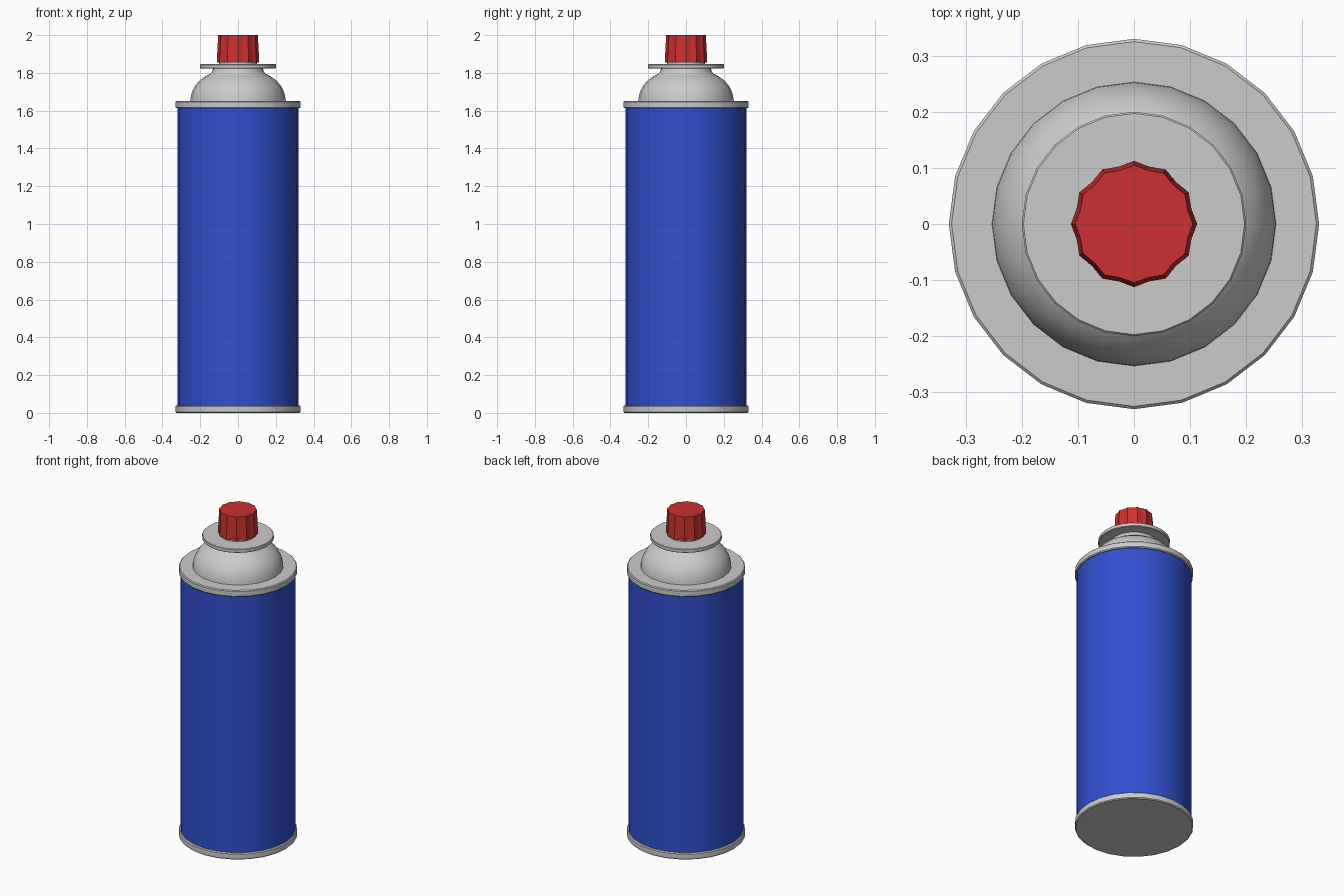
import bpy, math

if "Cube" in bpy.data.objects:
    bpy.data.objects.remove(bpy.data.objects["Cube"])

SIDES = 24


def material(name, rgb):
    m = bpy.data.materials.new(name)
    m.diffuse_color = (*rgb, 1)
    m.use_nodes = True
    m.node_tree.nodes["Principled BSDF"].inputs["Base Color"].default_value = m.diffuse_color
    return m


def lathe(name, profile, mat=None, flute=0.0, smooth=True):
    """Closed solid turned around z; flute pulls in every second vertex."""
    verts, faces = [], []
    for r, z in profile:
        for i in range(SIDES):
            a = math.tau * i / SIDES
            rr = r * (1 - flute * (i % 2))
            verts.append((rr * math.cos(a), rr * math.sin(a), z))
    for k in range(len(profile) - 1):
        for i in range(SIDES):
            j = (i + 1) % SIDES
            a, b = k * SIDES, (k + 1) * SIDES
            faces.append((a + i, a + j, b + j, b + i))
    faces.append(tuple(reversed(range(SIDES))))
    faces.append(tuple(range(len(verts) - SIDES, len(verts))))
    mesh = bpy.data.meshes.new(name)
    mesh.from_pydata(verts, [], faces)
    ob = bpy.data.objects.new(name, mesh)
    bpy.context.collection.objects.link(ob)
    if mat:
        mesh.materials.append(mat)
    if smooth:
        bpy.ops.object.select_all(action='DESELECT')
        ob.select_set(True)
        bpy.context.view_layer.objects.active = ob
        bpy.ops.object.shade_smooth_by_angle(angle=math.radians(30))
    return ob


def rim(name, r, z0, z1, b=0.005):
    """Disc with small bevels on both edges."""
    return lathe(name, [(r - b, z0), (r, z0 + b), (r, z1 - b), (r - b, z1)])


blue = material("blue_paint", (0.03, 0.08, 0.62))
red = material("red_plastic", (0.6, 0.03, 0.03))

# Can body with its rolled rims
lathe("can_body", [(0.32, 0.03), (0.32, 1.625)], blue)
rim("bottom_rim", 0.33, 0.0, 0.04)
rim("top_rim", 0.33, 1.613, 1.652)

# Domed shoulder and neck
lathe("shoulder", [(0.254, 1.64), (0.252, 1.665), (0.243, 1.70), (0.225, 1.735),
                   (0.20, 1.762), (0.17, 1.783), (0.145, 1.796), (0.135, 1.81),
                   (0.132, 1.83)])

# Valve collar and stem
rim("valve_collar", 0.20, 1.823, 1.846, 0.003)
lathe("valve_stem", [(0.10, 1.84), (0.10, 1.862)])

# Fluted cap
lathe("fluted_cap", [(0.1125, 1.856), (0.105, 2.0)], red, flute=0.06, smooth=False)
